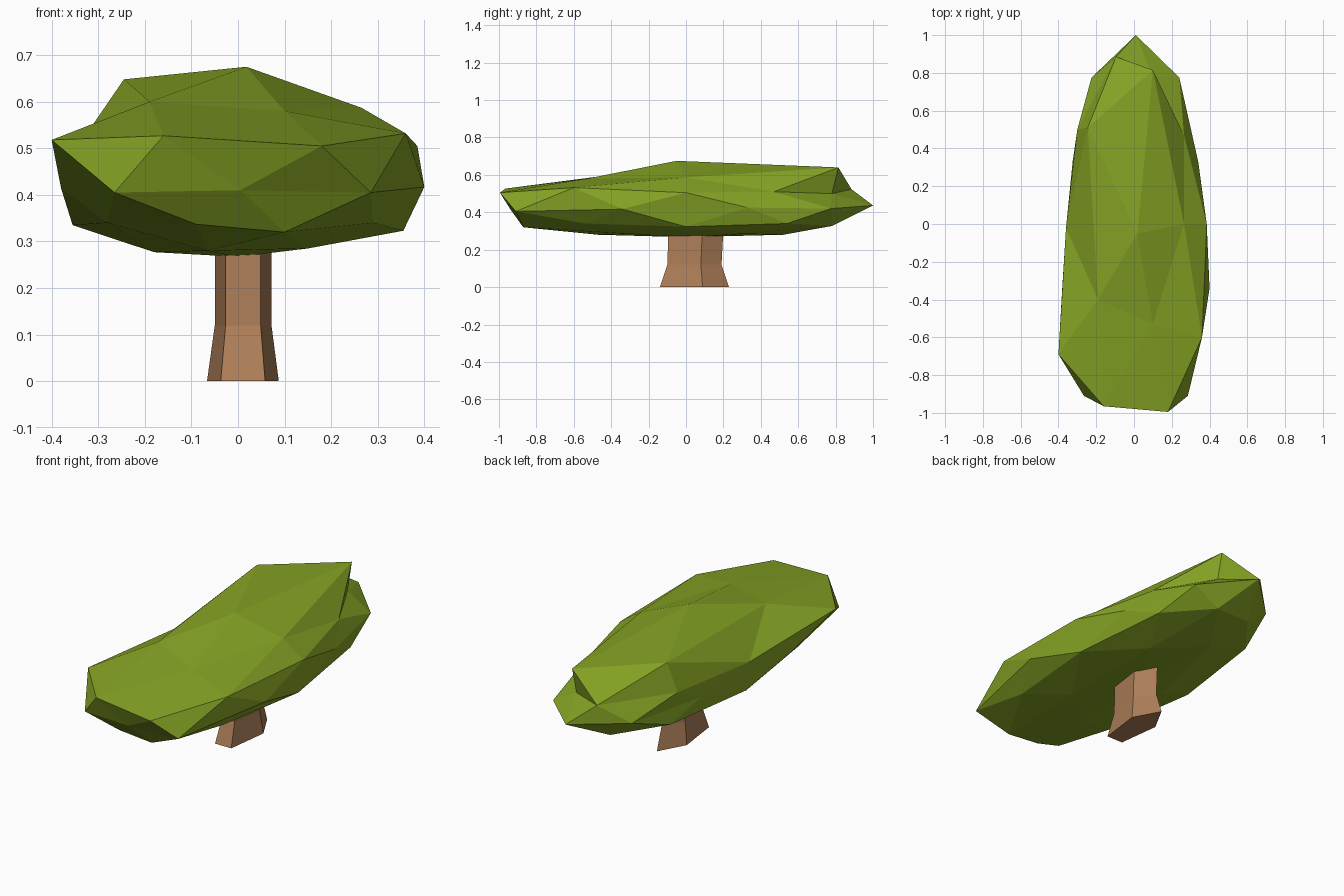
import bpy, bmesh, math


def material(name, rgb):
    m = bpy.data.materials.new(name)
    m.diffuse_color = (*rgb, 1)
    return m


def finish(bm, name, mat):
    bmesh.ops.recalc_face_normals(bm, faces=bm.faces[:])
    me = bpy.data.meshes.new(name)
    bm.to_mesh(me)
    bm.free()
    me.materials.append(mat)
    ob = bpy.data.objects.new(name, me)
    bpy.context.collection.objects.link(ob)
    return ob


leaf = material("leaf green", (0.235, 0.365, 0.018))
bark = material("bark brown", (0.42, 0.21, 0.098))

# Canopy: a 42-point icosphere layout, (unit height, start angle, points in angle order)
rings = [
    (1.0, 0, [(0.018, -0.05, 0.675)]),
    # crown
    (0.85065, 0, [(0.265, 0.0, 0.587), (0.10, 0.815, 0.64), (-0.245, 0.51, 0.648),
                  (-0.19, -0.40, 0.60), (0.10, -0.53, 0.58)]),
    # shoulder
    (0.52573, 36, [(0.265, 0.47, 0.51), (-0.095, 0.885, 0.523), (-0.36, -0.02, 0.48),
                   (-0.16, -0.965, 0.527), (0.36, -0.60, 0.532)]),
    (0.44721, 0, [(0.385, 0.0, 0.505), (0.10, 0.78, 0.50), (-0.30, 0.50, 0.50),
                  (-0.40, -0.69, 0.518), (0.18, -0.995, 0.505)]),
    # rim
    (0.0, 18, [(0.34, 0.33, 0.425), (0.24, 0.775, 0.42), (0.01, 1.0, 0.437),
               (-0.225, 0.775, 0.42), (-0.325, 0.33, 0.42), (-0.38, -0.34, 0.415),
               (-0.265, -0.91, 0.405), (0.005, -0.935, 0.41), (0.285, -0.91, 0.405),
               (0.40, -0.34, 0.417)]),
    # underside
    (-0.44721, 36, [(0.285, 0.54, 0.34), (-0.10, 0.78, 0.327), (-0.355, 0.0, 0.335),
                    (-0.09, -0.87, 0.337), (0.29, -0.54, 0.34)]),
    (-0.52573, 0, [(0.355, 0.0, 0.323), (0.10, 0.78, 0.327), (-0.285, 0.54, 0.34),
                   (-0.28, -0.54, 0.34), (0.10, -0.87, 0.32)]),
    (-0.85065, 36, [(0.15, 0.31, 0.285), (-0.065, 0.52, 0.28), (-0.18, 0.0, 0.277),
                    (-0.065, -0.47, 0.28), (0.15, -0.31, 0.285)]),
    (-1.0, 0, [(0.0, 0.0, 0.267)]),
]
bm = bmesh.new()
target = {}
for h, start, pts in rings:
    r = math.sqrt(max(0, 1 - h * h))
    for i, p in enumerate(pts):
        a = math.radians(start + 360 * i / len(pts))
        v = bm.verts.new((r * math.cos(a), r * math.sin(a), h))
        target[v] = p
bmesh.ops.convex_hull(bm, input=bm.verts[:])
for v, p in target.items():
    v.co = p
finish(bm, "canopy", leaf)

# Trunk: five-sided, flared at the foot; (z, centre x, centre y, radius x, radius y)
bm = bmesh.new()
loops = []
for z, cx, cy, rx, ry in [(0, 0.0105, 0.0255, 0.081, 0.2045),
                          (0.12, 0.011, 0.03, 0.064, 0.16),
                          (0.33, 0.011, 0.038, 0.064, 0.163)]:
    loops.append([bm.verts.new((cx + rx * math.cos(a), cy + ry * math.sin(a), z))
                  for a in (math.radians(90 + 72 * k) for k in range(5))])
for lo, hi in zip(loops, loops[1:]):
    for k in range(5):
        n = (k + 1) % 5
        bm.faces.new((lo[k], lo[n], hi[n], hi[k]))
bm.faces.new(loops[0])
bm.faces.new(loops[-1])
finish(bm, "trunk", bark)
